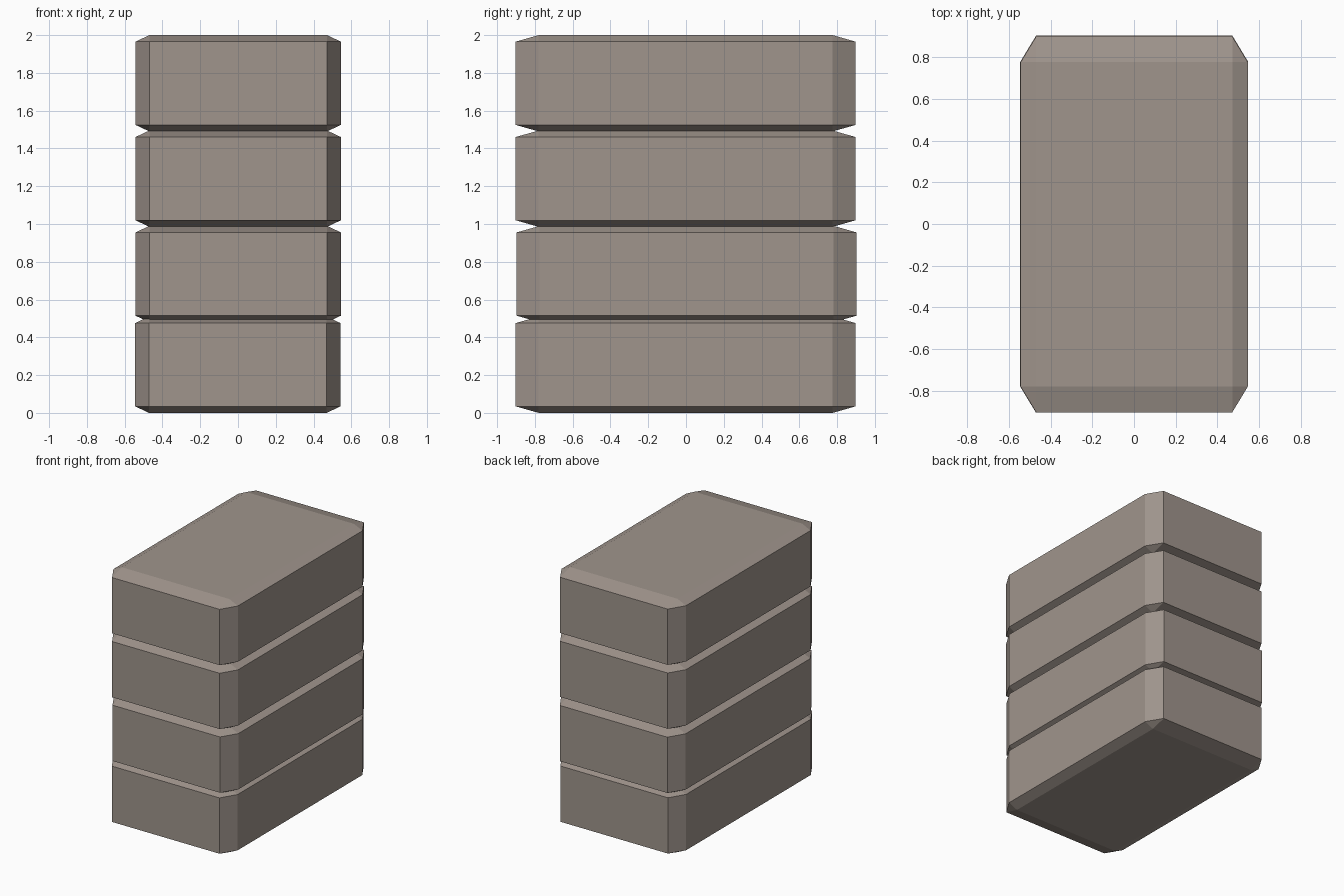
import bpy, bmesh
from mathutils import Vector

if "Cube" in bpy.data.objects:
    bpy.data.objects.remove(bpy.data.objects["Cube"])

stone = bpy.data.materials.new("warm_grey_stone")
stone.diffuse_color = (0.35, 0.30, 0.265, 1.0)
stone.use_nodes = True
stone.node_tree.nodes["Principled BSDF"].inputs["Base Color"].default_value = stone.diffuse_color

HALF = Vector((0.544, 0.90, 0.255))   # half size of one slab
BEVEL = 0.136                         # chamfer as a share of the half size


def slab(name, x, y, z):
    """Chamfered cube stretched into a slab, centred at x, y, z."""
    bm = bmesh.new()
    bmesh.ops.create_cube(bm, size=2.0)
    bmesh.ops.bevel(bm, geom=bm.edges[:], offset=BEVEL, segments=1,
                    affect='EDGES', profile=0.5)
    bmesh.ops.scale(bm, vec=HALF, verts=bm.verts)
    bmesh.ops.recalc_face_normals(bm, faces=bm.faces)
    mesh = bpy.data.meshes.new(name)
    bm.to_mesh(mesh)
    bm.free()
    mesh.materials.append(stone)
    obj = bpy.data.objects.new(name, mesh)
    obj.location = (x, y, z)
    bpy.context.collection.objects.link(obj)


# Four stacked slabs, slightly misaligned and overlapping at the joints
slab("bottom_slab", -0.001, -0.002, 0.255)
slab("lower_middle_slab", 0.001, 0.003, 0.735)
slab("upper_middle_slab", 0.001, -0.002, 1.240)
slab("top_slab", 0.001, -0.002, 1.745)
